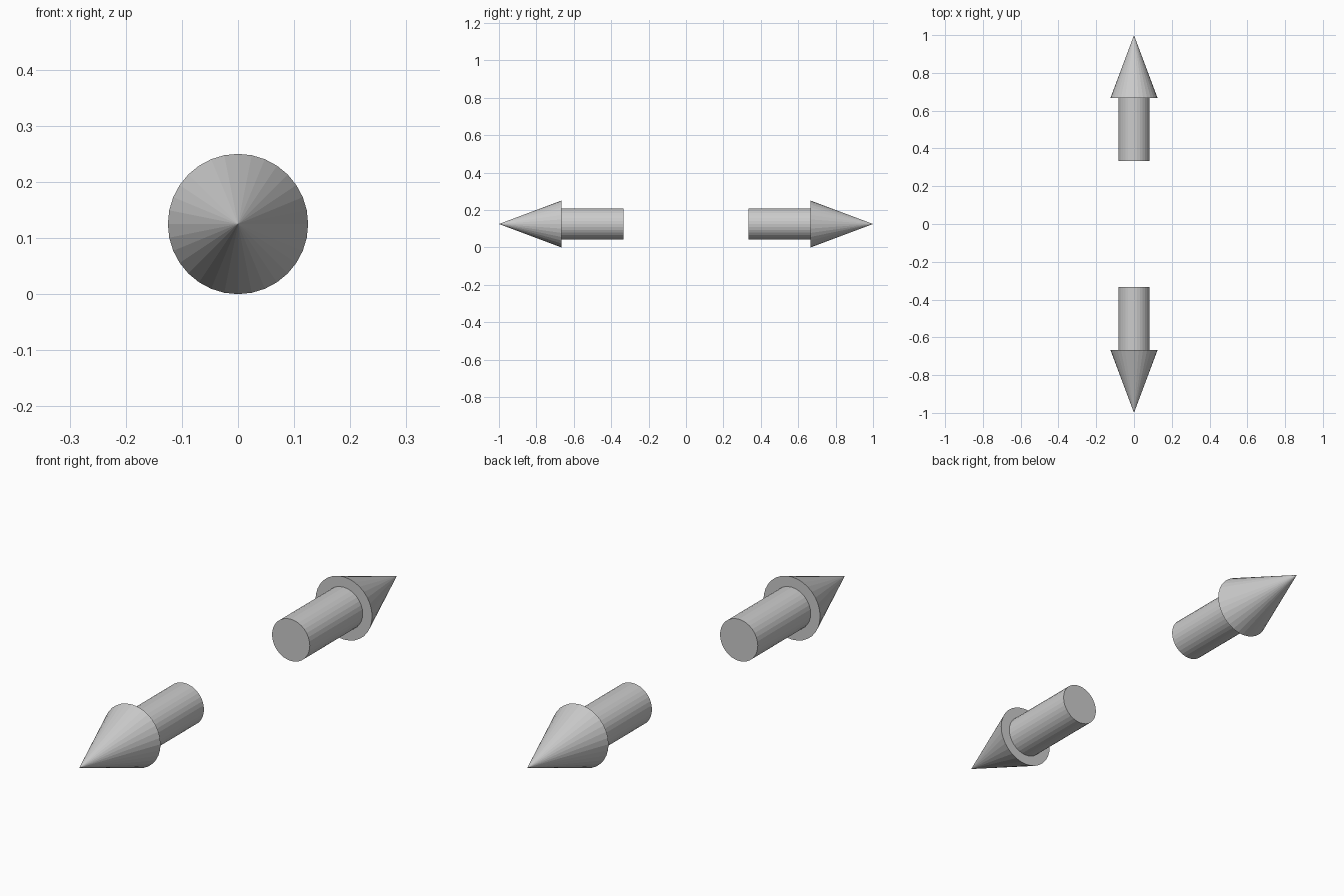
import bpy
import math

if "Cube" in bpy.data.objects:
    bpy.data.objects.remove(bpy.data.objects["Cube"])

SIDES = 32
CENTRE_Z = 0.125
SHAFT_RADIUS = 1 / 12
HEAD_RADIUS = 0.125
LENGTH = 1 / 3


def arrow(label, direction):
    """Arrow pointing along +y (direction 1) or -y (direction -1)."""
    rotation = (-direction * math.pi / 2, 0, 0)

    # Shaft: plain capped cylinder
    bpy.ops.mesh.primitive_cylinder_add(
        vertices=SIDES, radius=SHAFT_RADIUS, depth=LENGTH,
        location=(0, direction * 0.5, CENTRE_Z), rotation=rotation)
    bpy.context.object.name = label + "_arrow_shaft"

    # Head: cone with its tip facing outwards
    bpy.ops.mesh.primitive_cone_add(
        vertices=SIDES, radius1=HEAD_RADIUS, radius2=0, depth=LENGTH,
        location=(0, direction * 5 / 6, CENTRE_Z), rotation=rotation)
    bpy.context.object.name = label + "_arrow_head"


arrow("front", -1)
arrow("back", 1)
